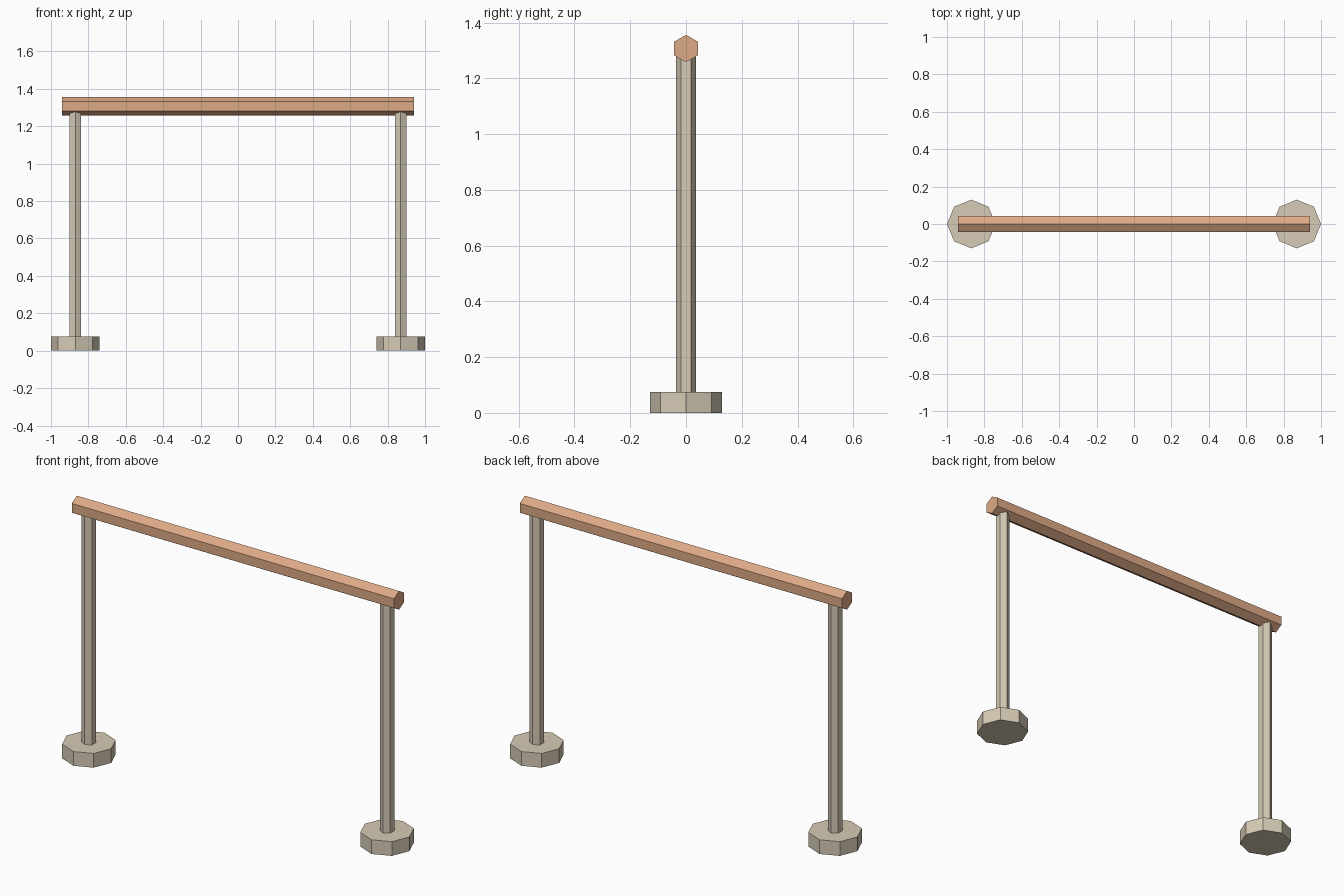
import bpy
import math

if "Cube" in bpy.data.objects:
    bpy.data.objects.remove(bpy.data.objects["Cube"])


def material(name, rgb):
    m = bpy.data.materials.new(name)
    m.diffuse_color = (*rgb, 1)
    m.use_nodes = True
    m.node_tree.nodes["Principled BSDF"].inputs["Base Color"].default_value = m.diffuse_color
    return m


stone = material("pale stone", (0.672, 0.597, 0.468))
wood = material("warm wood", (0.730, 0.402, 0.238))


def prism(name, sides, radius, length, centre, rotation, mat):
    """Flat-sided prism along its local z, first corner on local +y."""
    bpy.ops.mesh.primitive_cylinder_add(
        vertices=sides, radius=radius, depth=length,
        location=centre, rotation=rotation)
    ob = bpy.context.object
    ob.name = name
    ob.data.materials.append(mat)
    return ob


base_h, post_top, post_x = 0.075, 1.30, 0.87

for side, label in ((-1, "left"), (1, "right")):
    x = side * post_x
    # Octagonal foot with corners on the axes
    prism(label + "_base", 8, 0.13, base_h, (x, 0, base_h / 2), (0, 0, 0), stone)
    # Hexagonal post with corners to front and back, top sunk into the rail
    z0 = base_h - 0.005
    prism(label + "_post", 6, 0.035, post_top - z0,
          (x, 0, (post_top + z0) / 2), (0, 0, 0), stone)

# Hexagonal top rail along x, with ridges at top and bottom
rail = prism("top_rail", 6, 0.049, 1.88, (0, 0, 1.307),
             (math.pi / 2, 0, math.pi / 2), wood)
